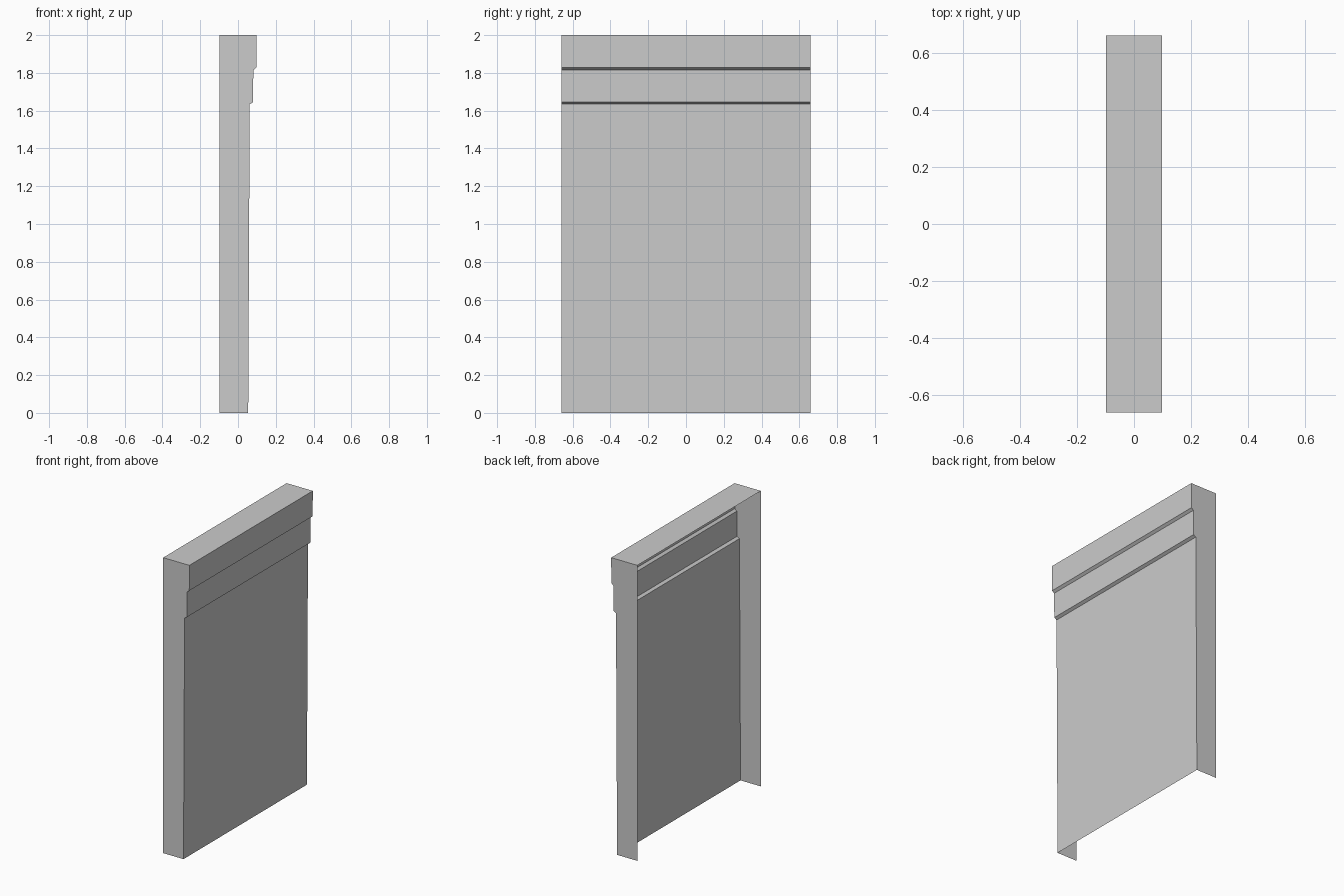
import bpy, bmesh

if "Cube" in bpy.data.objects:
    bpy.data.objects.remove(bpy.data.objects["Cube"])

HALF_W = 0.66
BACK_X = -0.098

# Stepped outline (x, z): bottom of the face, two sloped ledges, top back edge
outline = [(0.054, 0.0), (0.062, 1.634), (0.080, 1.645),
           (0.081, 1.815), (0.097, 1.828), (0.098, 2.0), (BACK_X, 2.0)]

bm = bmesh.new()

# Front face, ledges and top: sweep of the outline across the width
left = [bm.verts.new((x, -HALF_W, z)) for x, z in outline]
right = [bm.verts.new((x, HALF_W, z)) for x, z in outline]
for i in range(len(outline) - 1):
    bm.faces.new((left[i], right[i], right[i + 1], left[i + 1]))

# Side walls; the back and the bottom stay open
for row, y, flip in ((left, -HALF_W, False), (right, HALF_W, True)):
    ring = row + [bm.verts.new((BACK_X, y, 0.0))]
    bm.faces.new(ring[::-1] if flip else ring)

mesh = bpy.data.meshes.new("wall_panel")
bm.to_mesh(mesh)
bm.free()
panel = bpy.data.objects.new("wall_panel", mesh)
bpy.context.collection.objects.link(panel)
